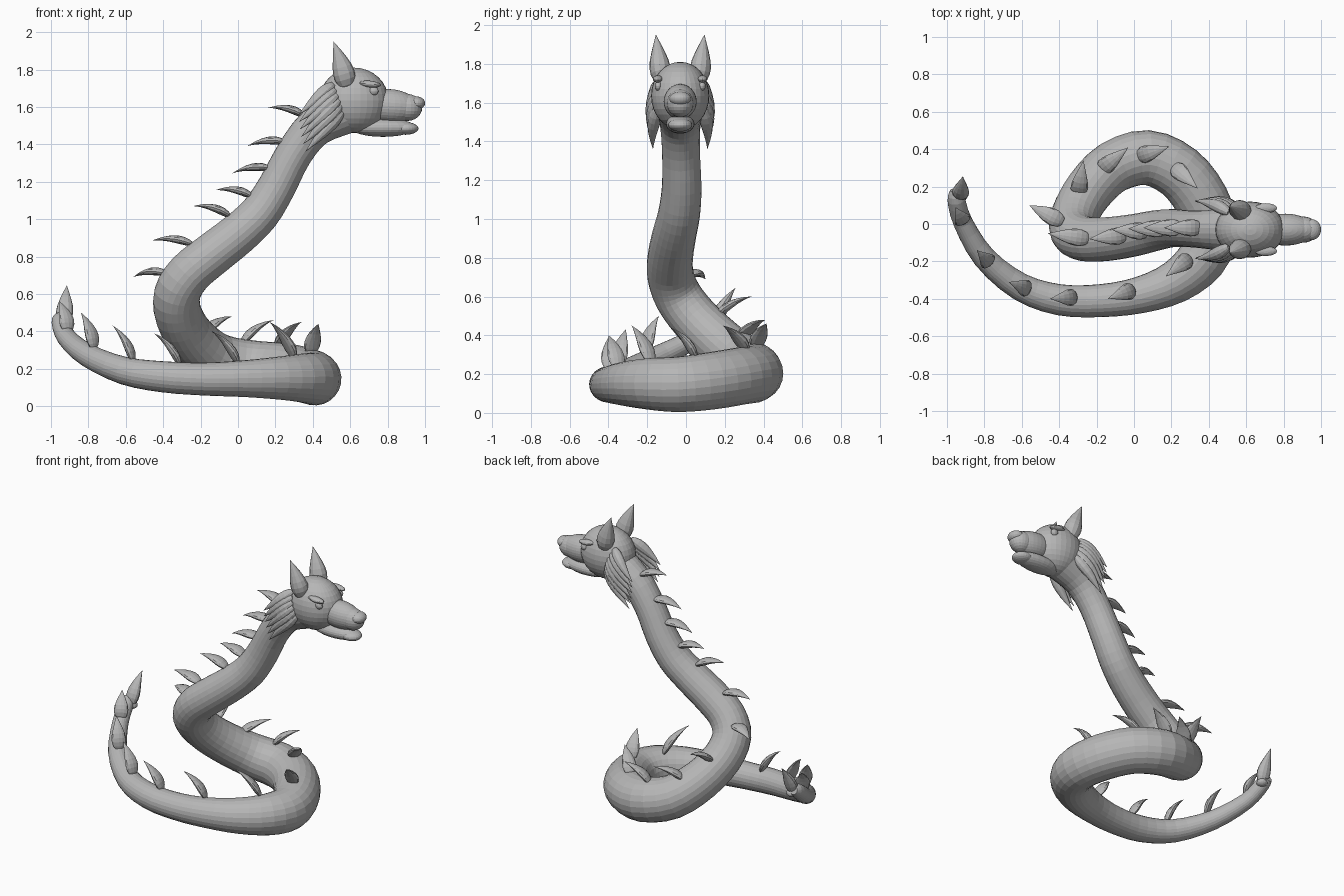
import bpy, bmesh, math
from mathutils import Vector

grey = bpy.data.materials.new("stone grey")
grey.diffuse_color = (0.47, 0.47, 0.47, 1)
MID = -0.03  # symmetry plane of the head


def finish(bm, name):
    bmesh.ops.recalc_face_normals(bm, faces=bm.faces)
    me = bpy.data.meshes.new(name)
    bm.to_mesh(me)
    bm.free()
    me.materials.append(grey)
    ob = bpy.data.objects.new(name, me)
    bpy.context.collection.objects.link(ob)
    return ob


def loft(name, frames, sides):
    """Skin elliptical rings: (centre, axis u, axis v)."""
    bm = bmesh.new()
    rings = []
    for c, u, v in frames:
        rings.append([bm.verts.new(c + u * math.cos(2 * math.pi * k / sides)
                                   + v * math.sin(2 * math.pi * k / sides))
                      for k in range(sides)])
    for a, b in zip(rings, rings[1:]):
        for k in range(sides):
            n = (k + 1) % sides
            bm.faces.new((a[k], a[n], b[n], b[k]))
    bm.faces.new(rings[0])
    bm.faces.new(rings[-1])
    return finish(bm, name)


def leaf(name, base, tip, width, thick, bulge=0.0, up=(0, 0, 1)):
    """Pointed scale, rounded at the base and curved towards its up side."""
    base, tip = Vector(base), Vector(tip)
    d = (tip - base).normalized()
    side = d.cross(Vector(up)).normalized()
    nor = side.cross(d)
    frames = []
    for t, w in ((0, .45), (.08, .75), (.2, .96), (.32, 1), (.46, .9),
                 (.62, .67), (.78, .4), (.9, .18), (1, .01)):
        c = base.lerp(tip, t) + nor * bulge * 4 * t * (1 - t)
        frames.append((c, side * width * w, nor * thick * w))
    return loft(name, frames, 12)


def ball(name, loc, size, seg=32, rings=16, tilt=0.0):
    bm = bmesh.new()
    bmesh.ops.create_uvsphere(bm, u_segments=seg, v_segments=rings, radius=1)
    ob = finish(bm, name)
    ob.location, ob.scale = loc, size
    ob.rotation_euler.y = tilt
    return ob


# Coiled body, from tail tip to head: x, y, z, radius
path = [Vector(p) for p in (
    (-.955, .18, .475, .028), (-.95, .13, .45, .047), (-.915, .01, .365, .052),
    (-.80, -.18, .27, .062), (-.61, -.335, .19, .074), (-.40, -.405, .157, .083),
    (-.18, -.41, .145, .088), (.03, -.38, .147, .098), (.22, -.31, .15, .115),
    (.36, -.19, .15, .133), (.41, -.04, .147, .143), (.36, .13, .165, .148),
    (.24, .28, .19, .148), (.07, .355, .205, .147), (-.11, .305, .25, .14),
    (-.24, .18, .355, .132), (-.315, .05, .48, .127), (-.325, -.04, .60, .124),
    (-.26, -.08, .71, .12), (-.14, -.08, .81, .117), (0, -.06, .92, .113),
    (.115, -.035, 1.03, .108), (.205, -.022, 1.17, .102), (.30, -.026, 1.35, .098),
    (.41, -.03, 1.49, .105), (.56, -.03, 1.575, .125))]
pts = []
for i in range(len(path) - 1):
    a, b, c, d = (path[min(max(i + k, 0), len(path) - 1)] for k in (-1, 0, 1, 2))
    for s in range(3):
        t = s / 3
        pts.append(.5 * (2 * b + (c - a) * t + (2 * a - 5 * b + 4 * c - d) * t * t
                         + (3 * b - a - 3 * c + d) * t ** 3))
pts.append(path[-1])
frames, u = [], Vector((0, 0, 1))
for i, p in enumerate(pts):
    tan = (pts[min(i + 1, len(pts) - 1)] - pts[max(i - 1, 0)]).to_3d().normalized()
    u = (u - tan * u.dot(tan)).normalized()
    frames.append((p.to_3d(), u * p.w, tan.cross(u) * p.w))
loft("body", frames, 24)

# Spines along the back: base point, tip point
spines = (
    ((.36, -.02, 1.55), (.16, -.02, 1.595)), ((.26, -.02, 1.41), (.05, -.02, 1.39)),
    ((.18, -.025, 1.27), (-.03, -.025, 1.245)), ((.08, -.04, 1.12), (-.12, -.03, 1.155)),
    ((-.04, -.06, 1.015), (-.24, -.08, 1.07)), ((-.24, -.08, .865), (-.46, -.05, .885)),
    ((-.38, .01, .71), (-.56, .10, .69)), ((-.30, .15, .49), (-.27, .34, .60)),
    ((-.19, .28, .38), (-.03, .41, .48)), ((.02, .36, .335), (.19, .415, .46)),
    ((.21, .31, .32), (.34, .19, .45)), ((.39, .05, .28), (.43, -.08, .44)),
    ((.30, -.18, .26), (.17, -.28, .45)), ((0, -.35, .23), (-.14, -.40, .40)),
    ((-.31, -.39, .22), (-.45, -.40, .39)), ((-.56, -.35, .24), (-.67, -.31, .43)),
    ((-.77, -.21, .31), (-.84, -.14, .50)), ((-.91, .01, .40), (-.955, .09, .56)))
for i, (b, t) in enumerate(spines):
    leaf(f"spine_{i + 1}", b, t, .046, .022, .02)

# Tail end: collar and upright spike
ball("tail_collar", (-.925, .155, .44), (.036, .036, .025), 16, 8)
leaf("tail_spike", (-.93, .145, .44), (-.915, .255, .645), .046, .035, .012)

# Head, muzzle, jaw and nose
ball("skull", (.62, MID, 1.635), (.185, .15, .175))
ball("muzzle", (.81, MID, 1.605), (.155, .085, .09), tilt=.06)
ball("muzzle_tip", (.905, MID, 1.597), (.08, .07, .072), 24, 12)
ball("nose", (.95, MID, 1.62), (.05, .056, .037), 24, 12)
ball("lower_jaw", (.775, MID, 1.49), (.175, .074, .05), 24, 12)
ball("jaw_tip", (.895, MID, 1.485), (.07, .062, .034), 24, 12)

for s, tag in ((-1, "right"), (1, "left")):
    # Ear
    leaf("ear_" + tag, (.585, MID + s * .095, 1.70), (.51, MID + s * .125, 1.95),
         .054, .058, .006, (1, 0, 0))
    # Eye and brow
    ball("eye_" + tag, (.725, MID + s * .113, 1.685), (.026, .018, .024), 16, 8)
    ball("brow_" + tag, (.705, MID + s * .115, 1.722), (.06, .026, .018), 16, 8, .1)
    # Cheek mane, fanned from upper neck to throat
    for i in range(6):
        f = i / 5
        leaf(f"mane_{tag}_{i + 1}",
             (.51 + .05 * f, MID + s * (.09 + .035 * math.sin(f * 2.5)), 1.72 - .14 * f),
             (.325 + .035 * f * f, MID + s * (.155 - .015 * f), 1.56 - .20 * f),
             .036, .034, .014, (0, s, 0))
